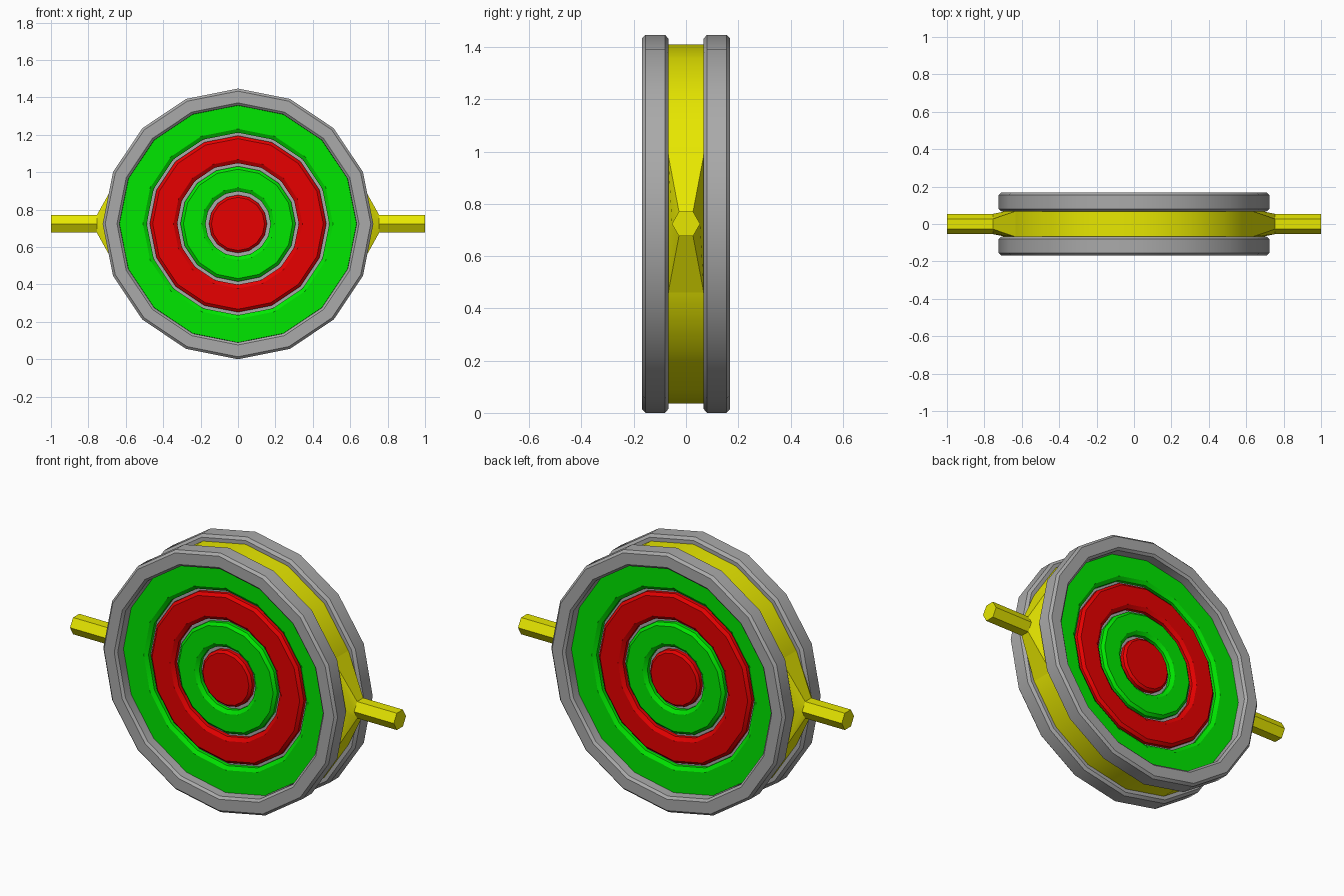
import bpy, bmesh, math

SIDES = 16
CENTRE_Z = 0.7235
HUB_R, HUB_Y = 0.687, 0.068
FLOOR, TOP = 0.074, 0.107   # groove floor and plate height along the axle

cube = bpy.data.objects.get("Cube")
if cube:
    bpy.data.objects.remove(cube)


def material(name, rgb):
    mat = bpy.data.materials.new(name)
    mat.use_nodes = True
    mat.diffuse_color = (*rgb, 1)
    mat.node_tree.nodes["Principled BSDF"].inputs["Base Color"].default_value = (*rgb, 1)
    return mat


grey = material("grey", (0.4, 0.4, 0.4))
green = material("green", (0, 0.8, 0))
red = material("red", (0.8, 0, 0))
yellow = material("yellow", (0.8, 0.8, 0))


def finish(name, bm, mat):
    bmesh.ops.recalc_face_normals(bm, faces=bm.faces)
    mesh = bpy.data.meshes.new(name)
    bm.to_mesh(mesh)
    bm.free()
    mesh.materials.append(mat)
    obj = bpy.data.objects.new(name, mesh)
    obj.location.z = CENTRE_Z
    bpy.context.collection.objects.link(obj)
    bpy.ops.object.select_all(action='DESELECT')
    obj.select_set(True)
    bpy.context.view_layer.objects.active = obj
    bpy.ops.object.shade_smooth_by_angle(angle=math.radians(30))


def loft(bm, loops):
    """Skin consecutive vertex loops."""
    rows = [[bm.verts.new(p) for p in loop] for loop in loops]
    for a, b in zip(rows, rows[1:]):
        for i in range(len(a)):
            j = (i + 1) % len(a)
            bm.faces.new((a[i], a[j], b[j], b[i]))
    return rows


def circle(r, y):
    steps = [2 * math.pi * i / SIDES for i in range(SIDES)]
    return [(r * math.cos(a), y, r * math.sin(a)) for a in steps]


def lathe(name, profile, side, mat):
    """Turn a (radius, depth) profile around the axle and cap both ends."""
    bm = bmesh.new()
    rows = loft(bm, [circle(r, side * y) for r, y in profile])
    bm.faces.new(rows[0])
    bm.faces.new(rows[-1])
    finish(name, bm, mat)


def plate_ring(name, inner, outer, side, mat, bevel_out=0.016):
    """Raised closed ring with chamfered inner and outer edges."""
    low = TOP - 0.014
    profile = [(outer, FLOOR), (outer, low), (outer - bevel_out, TOP),
               (inner + 0.02, TOP), (inner, low), (inner, FLOOR), (outer, FLOOR)]
    bm = bmesh.new()
    loft(bm, [circle(r, side * y) for r, y in profile])
    bmesh.ops.remove_doubles(bm, verts=bm.verts, dist=1e-5)
    finish(name, bm, mat)


# Central drum
lathe("hub", [(HUB_R, -HUB_Y), (HUB_R, HUB_Y)], 1, yellow)

# Wheels with their recessed target rings, on both sides
for side, label in ((-1, "front"), (1, "back")):
    rim = [(0.708, 0.067), (0.7235, 0.08), (0.7235, 0.155), (0.71, 0.168),
           (0.647, 0.168), (0.634, 0.156), (0.634, FLOOR)]
    lathe(label + "_wheel", rim, side, grey)
    plate_ring(label + "_outer_green_ring", 0.488, 0.634, side, green, bevel_out=0.001)
    plate_ring(label + "_red_ring", 0.325, 0.472, side, red)
    plate_ring(label + "_inner_green_ring", 0.174, 0.308, side, green)
    disc = [(0.155, FLOOR), (0.155, TOP - 0.012), (0.142, TOP)]
    lathe(label + "_red_centre", disc, side, red)

# Hexagonal axle stubs flaring out of the drum
tilt = 2 * math.pi / SIDES
for side, label in ((1, "left"), (-1, "right")):
    x, z = HUB_R * math.cos(tilt), HUB_R * math.sin(tilt)
    base = [(side * HUB_R, HUB_Y, 0), (side * x, HUB_Y, z), (side * x, -HUB_Y, z),
            (side * HUB_R, -HUB_Y, 0), (side * x, -HUB_Y, -z), (side * x, HUB_Y, -z)]
    angles = [math.pi / 3 * i for i in range(6)]
    hexes = [[(side * d, 0.054 * math.cos(a), 0.054 * math.sin(a)) for a in angles]
             for d in (0.755, 1.0)]
    bm = bmesh.new()
    rows = loft(bm, [base] + hexes)
    bm.faces.new(rows[0])
    bm.faces.new(rows[-1])
    finish(label + "_axle", bm, yellow)
